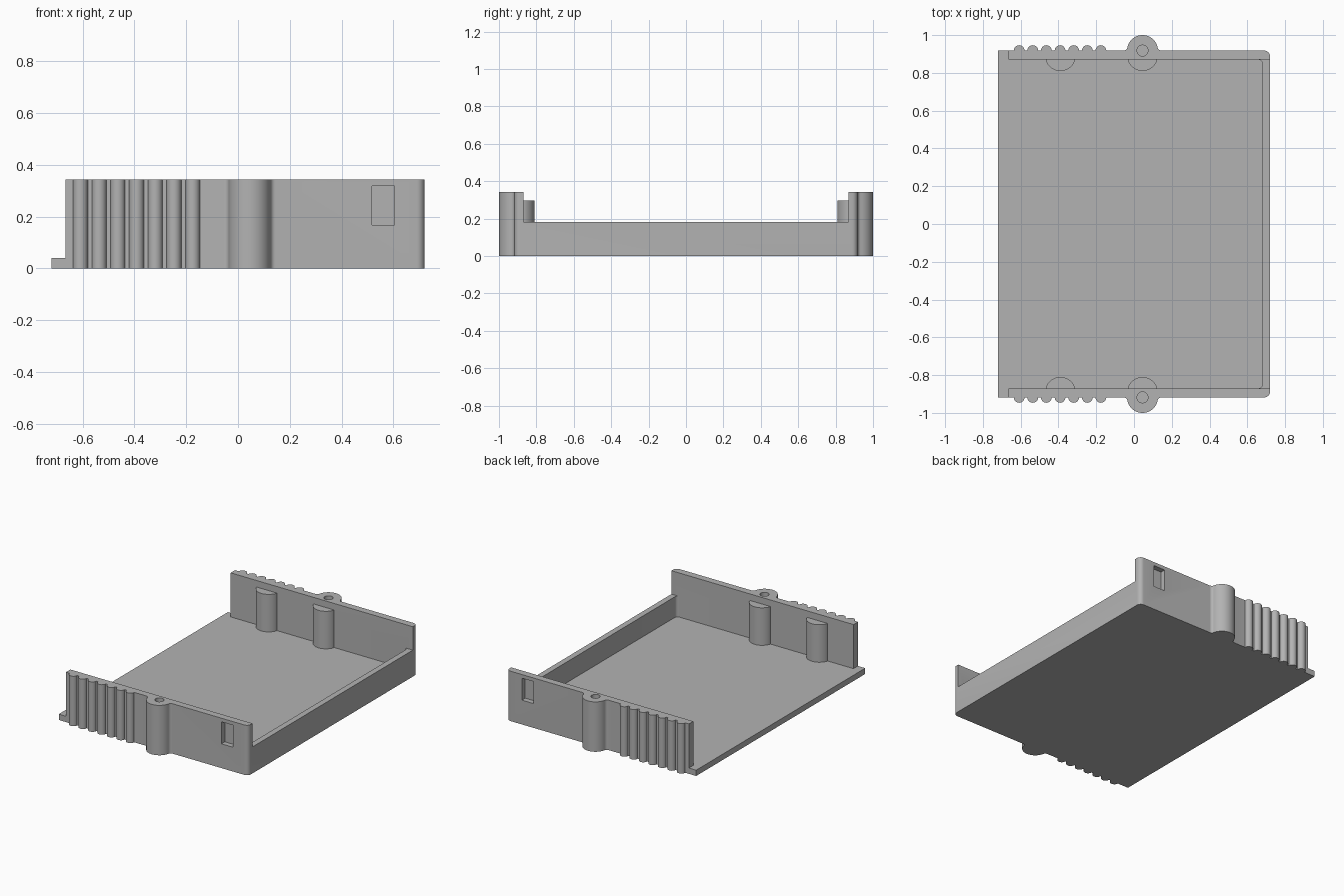
import bpy, bmesh, math

if "Cube" in bpy.data.objects:
    bpy.data.objects.remove(bpy.data.objects["Cube"])

grey = bpy.data.materials.new("plain grey")
grey.diffuse_color = (0.45, 0.45, 0.45, 1)
grey.use_nodes = True
grey.node_tree.nodes["Principled BSDF"].inputs["Base Color"].default_value = grey.diffuse_color

OUT, INN = 0.918, 0.87           # outer and inner faces of the side walls
X0, X1 = -0.665, 0.72            # side wall ends
TOP = 0.343
BOSS_X, BOSS_R = 0.045, 0.082


def arc(cx, cy, r, a0, a1, n):
    """Points on an arc, angles in degrees."""
    return [(cx + r * math.cos(math.radians(a0 + (a1 - a0) * i / n)),
             cy + r * math.sin(math.radians(a0 + (a1 - a0) * i / n))) for i in range(n + 1)]


def prism(name, pts, z0, z1, side=1):
    """Extrude a flat outline; side=-1 mirrors it to the front."""
    bm = bmesh.new()
    face = bm.faces.new([bm.verts.new((x, y * side, z0)) for x, y in pts])
    new = bmesh.ops.extrude_face_region(bm, geom=[face])["geom"]
    bmesh.ops.translate(bm, vec=(0, 0, z1 - z0),
                        verts=[v for v in new if isinstance(v, bmesh.types.BMVert)])
    bmesh.ops.recalc_face_normals(bm, faces=bm.faces)
    me = bpy.data.meshes.new(name)
    bm.to_mesh(me)
    bm.free()
    ob = bpy.data.objects.new(name, me)
    bpy.context.collection.objects.link(ob)
    me.materials.append(grey)
    return ob


def combine(body, other, op):
    """Apply a boolean and remove the helper."""
    bpy.context.view_layer.objects.active = body
    mod = body.modifiers.new("cut", "BOOLEAN")
    mod.object, mod.operation, mod.solver = other, op, "EXACT"
    bpy.ops.object.modifier_apply(modifier=mod.name)
    bpy.data.objects.remove(other)


def rect(x0, x1, y0, y1):
    return [(x0, y0), (x1, y0), (x1, y1), (x0, y1)]


# Side wall outline: rounded corner, filleted screw boss, grip ribs
f = 0.02
dx = math.sqrt((BOSS_R + f) ** 2 - f ** 2)
a = math.degrees(math.atan2(f, dx))
wall = [(X0, INN), (X1, INN)] + arc(X1 - 0.03, OUT - 0.03, 0.03, 0, 90, 6)
wall += arc(BOSS_X + dx, OUT + f, f, 270, 180 + a, 6)
wall += arc(BOSS_X, OUT, BOSS_R, a, 180 - a, 28)[1:-1]
wall += arc(BOSS_X - dx, OUT + f, f, -a, -90, 6)
for i in range(7):
    wall += arc(-0.175 - 0.0722 * i, OUT, 0.0285, 0, 180, 12)
wall += [(X0, OUT)]

# Floor, with the lip that reaches past the side walls
tray = prism("tray", [(-0.72, -OUT), (X0 + 0.01, -OUT), (X0 + 0.01, -INN - 0.01),
                      (0.7, -INN - 0.01), (0.7, INN + 0.01), (X0 + 0.01, INN + 0.01),
                      (X0 + 0.01, OUT), (-0.72, OUT)], 0, 0.04)

# Low end wall with rounded inner corners
end = [(X1, -INN - 0.01), (X1, INN + 0.01), (0.66, INN + 0.01)]
end += arc(0.66, INN - 0.02, 0.02, 90, 0, 5)
end += [(x, -y) for x, y in arc(0.66, INN - 0.02, 0.02, 0, 90, 5)] + [(0.66, -INN - 0.01)]
combine(tray, prism("end_wall", end, 0, 0.182), "UNION")

for s in (1, -1):
    side = prism("side_wall", wall, 0, TOP, s)
    # Screw hole and blind latch pocket
    combine(side, prism("screw_hole", arc(BOSS_X, OUT, 0.029, 0, 345, 23), 0.06, 0.4, s), "DIFFERENCE")
    combine(side, prism("latch_pocket", rect(0.517, 0.605, OUT - 0.036, 1), 0.167, 0.318, s), "DIFFERENCE")
    combine(tray, side, "UNION")
    # Inner posts
    for x in (-0.39, BOSS_X):
        post = arc(x, 0.891, 0.081, 195, 345, 24)
        post = [(post[0][0], INN + 0.005)] + post[1:-1] + [(post[-1][0], INN + 0.005)]
        combine(tray, prism("inner_post", post, 0.02, 0.298, s), "UNION")

# Merge flat areas, then smooth the rounded ones
bm = bmesh.new()
bm.from_mesh(tray.data)
bmesh.ops.remove_doubles(bm, verts=bm.verts, dist=1e-5)
bmesh.ops.dissolve_limit(bm, angle_limit=0.01, verts=bm.verts, edges=bm.edges)
bm.to_mesh(tray.data)
bm.free()
bpy.ops.object.select_all(action="DESELECT")
tray.select_set(True)
bpy.context.view_layer.objects.active = tray
bpy.ops.object.shade_smooth_by_angle(angle=math.radians(30))
